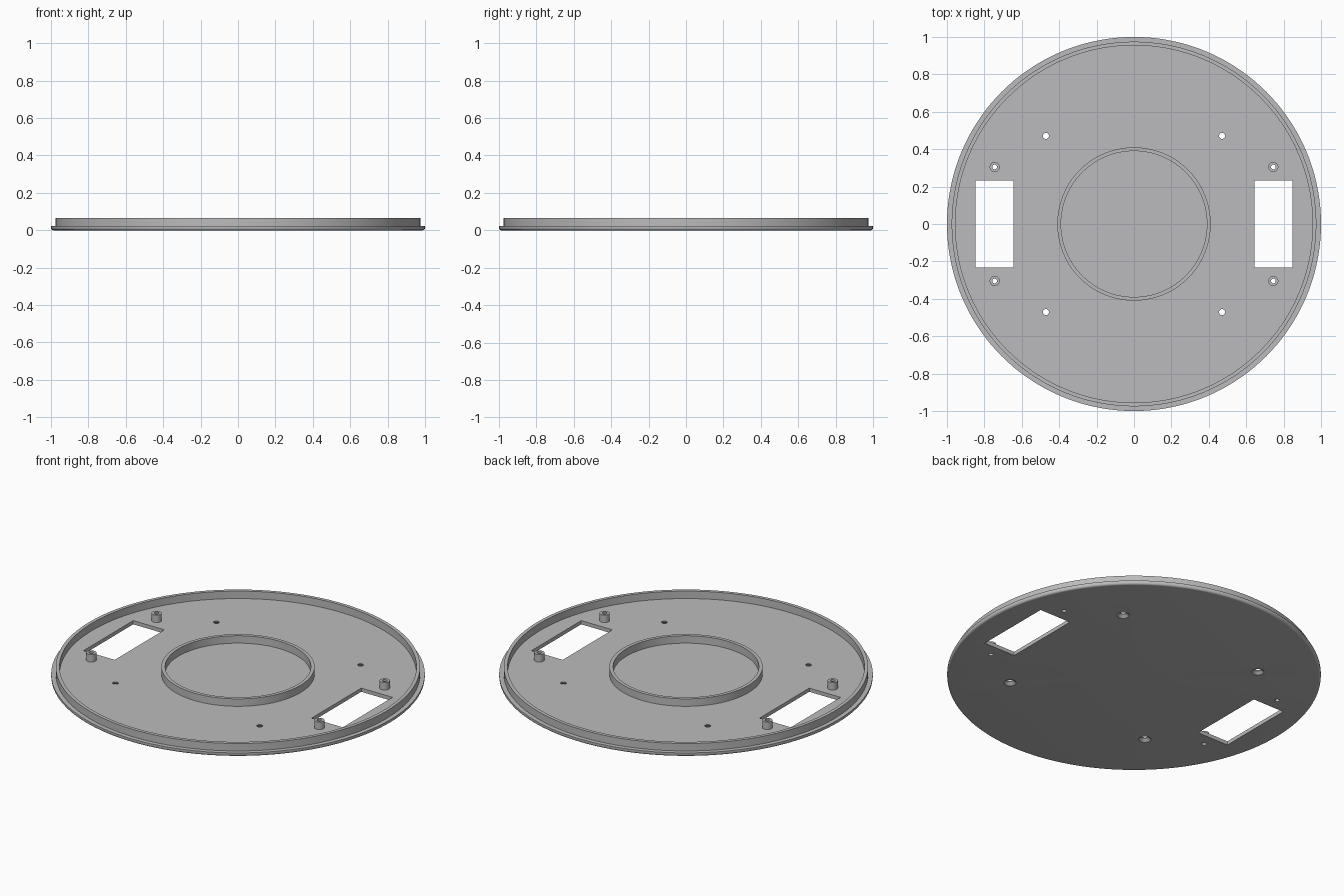
import bpy, bmesh, math

if "Cube" in bpy.data.objects:
    bpy.data.objects.remove(bpy.data.objects["Cube"])

grey = bpy.data.materials.new("plain_grey")
grey.diffuse_color = (0.5, 0.5, 0.51, 1)
grey.use_nodes = True
grey.node_tree.nodes["Principled BSDF"].inputs["Base Color"].default_value = grey.diffuse_color

FLOOR, TOP = 0.022, 0.066


def lathe(bm, profile, cx=0, cy=0, n=48, closed=True):
    """Revolve (radius, z) points around a vertical axis; radius 0 becomes a pole."""
    rings = []
    for r, z in profile:
        if r == 0:
            rings.append([bm.verts.new((cx, cy, z))] * n)
        else:
            rings.append([bm.verts.new((cx + r * math.cos(2 * math.pi * i / n),
                                        cy + r * math.sin(2 * math.pi * i / n), z)) for i in range(n)])
    pairs = list(zip(rings, rings[1:])) + ([(rings[-1], rings[0])] if closed else [])
    for a, b in pairs:
        for i in range(n):
            j = (i + 1) % n
            vs = list(dict.fromkeys((a[i], a[j], b[j], b[i])))
            bm.faces.new(vs)


def box(bm, x0, x1, y0, y1, z0, z1):
    vs = bmesh.ops.create_cube(bm, size=1)["verts"]
    for v in vs:
        v.co = (x0 if v.co.x < 0 else x1, y0 if v.co.y < 0 else y1, z0 if v.co.z < 0 else z1)


def finish(name, bm):
    bmesh.ops.recalc_face_normals(bm, faces=bm.faces)
    me = bpy.data.meshes.new(name)
    bm.to_mesh(me)
    bm.free()
    me.materials.append(grey)
    ob = bpy.data.objects.new(name, me)
    bpy.context.collection.objects.link(ob)
    return ob


corners = [(sx, sy) for sx in (-1, 1) for sy in (-1, 1)]

# base plate with rounded lower edge and raised rim
R, F = 1.0, 0.013
fillet = [(R - F + F * math.sin(a), F - F * math.cos(a))
          for a in (math.radians(15 * k) for k in range(7))]
bm = bmesh.new()
lathe(bm, [(0, 0)] + fillet + [(R, FLOOR), (0.975, FLOOR), (0.975, TOP),
                               (0.955, TOP), (0.955, FLOOR), (0, FLOOR)], n=144, closed=False)
plate = finish("base_plate", bm)

# cutter: rectangular windows, countersunk screw holes, post bores
bm = bmesh.new()
for s in (-1, 1):
    box(bm, s * 0.745 - 0.102, s * 0.745 + 0.102, -0.232, 0.232, -0.1, 0.1)
for sx, sy in corners:
    lathe(bm, [(0, -0.01), (0.033, -0.01), (0.033, 0.001), (0.016, 0.016), (0.016, 0.1), (0, 0.1)],
          sx * 0.471, sy * 0.471, 32, closed=False)
    lathe(bm, [(0, -0.01), (0.0125, -0.01), (0.0125, 0.1), (0, 0.1)],
          sx * 0.745, sy * 0.305, 32, closed=False)
cutter = finish("hole_cutter", bm)
cutter.hide_render = True

mod = plate.modifiers.new("holes", 'BOOLEAN')
mod.operation = 'DIFFERENCE'
mod.solver = 'EXACT'
mod.object = cutter
bpy.context.view_layer.update()
dg = bpy.context.evaluated_depsgraph_get()
cut_mesh = bpy.data.meshes.new_from_object(plate.evaluated_get(dg))
plate.modifiers.clear()
plate.data = cut_mesh
bpy.data.objects.remove(cutter)

# central ring
parts = [plate]
bm = bmesh.new()
lathe(bm, [(0.41, FLOOR - 0.002), (0.41, TOP), (0.39, TOP), (0.39, FLOOR - 0.002)], n=128)
parts.append(finish("centre_ring", bm))

# hollow screw posts beside the windows
for k, (sx, sy) in enumerate(corners):
    bm = bmesh.new()
    lathe(bm, [(0.027, FLOOR - 0.002), (0.027, TOP), (0.0125, TOP), (0.0125, FLOOR - 0.002)],
          sx * 0.745, sy * 0.305, 32)
    parts.append(finish("screw_post_%d" % (k + 1), bm))

# smooth round walls, keep edges sharp
bpy.ops.object.select_all(action='DESELECT')
for ob in parts:
    ob.select_set(True)
bpy.context.view_layer.objects.active = plate
bpy.ops.object.shade_smooth_by_angle(angle=math.radians(30))
